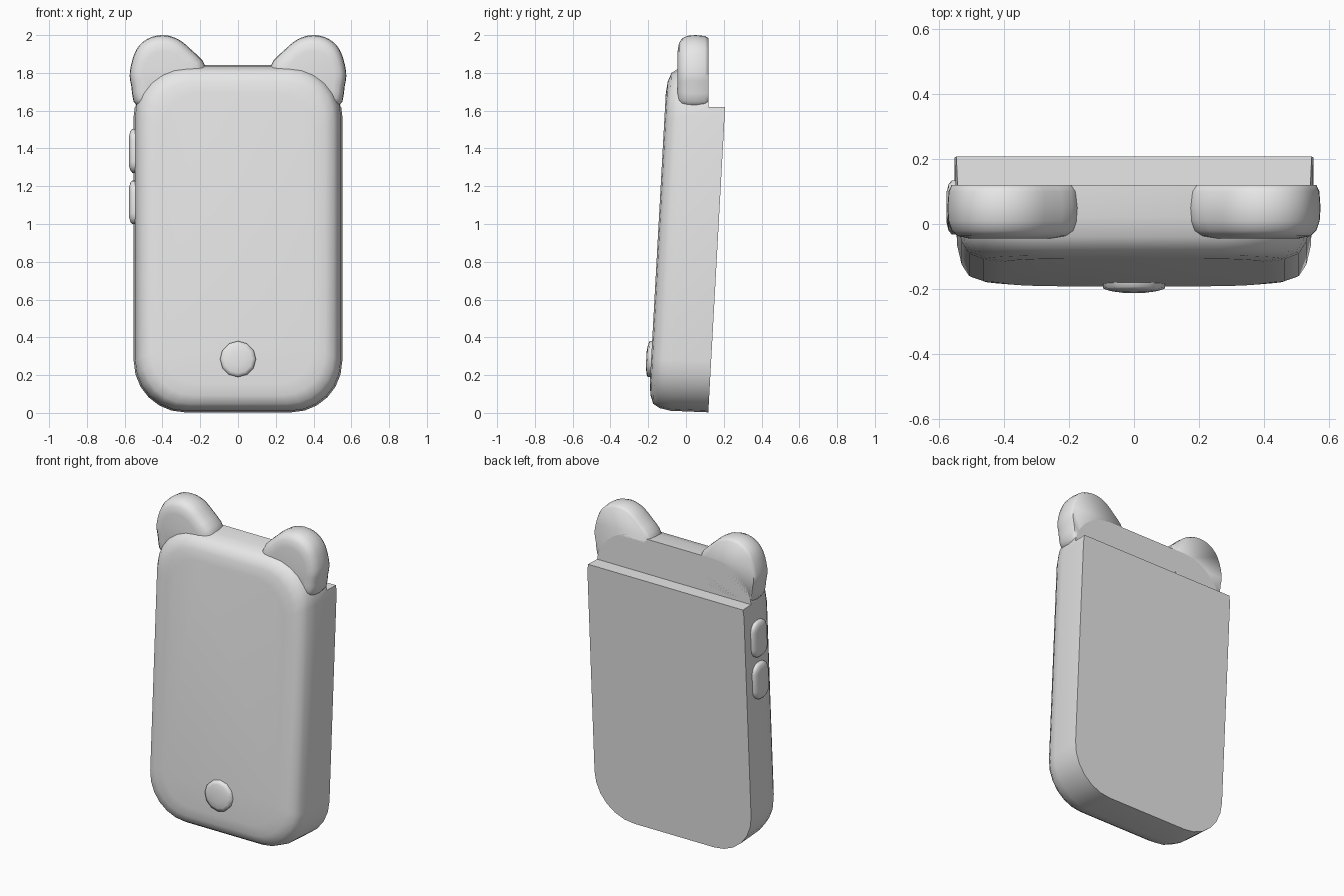
import bpy
import bmesh
import math
from mathutils import Vector

cube = bpy.data.objects.get("Cube")
if cube:
    bpy.data.objects.remove(cube, do_unlink=True)

LEAN = 0.055  # backward lean of the case per unit of height

grey = bpy.data.materials.new("light grey")
grey.use_nodes = True
grey.diffuse_color = (0.8, 0.8, 0.8, 1)
grey.node_tree.nodes["Principled BSDF"].inputs["Base Color"].default_value = (0.8, 0.8, 0.8, 1)


def rounded_rect(half_w, z0, z1, radius, steps=7):
    """Outline in x and z, counter-clockwise from the bottom right."""
    points = []
    cx, low, high = half_w - radius, z0 + radius, z1 - radius
    for x, z, start in ((cx, low, -90), (cx, high, 0), (-cx, high, 90), (-cx, low, 180)):
        for i in range(steps):
            a = math.radians(start + 90 * i / (steps - 1))
            points.append((x + radius * math.cos(a), z + radius * math.sin(a)))
    return points


def loft(name, rings, angle=65):
    """Skin a stack of equal-length rings and close both ends."""
    bm = bmesh.new()
    loops = [[bm.verts.new(p) for p in ring] for ring in rings]
    for a, b in zip(loops, loops[1:]):
        for i in range(len(a)):
            j = (i + 1) % len(a)
            bm.faces.new((a[i], a[j], b[j], b[i]))
    bm.faces.new(loops[0])
    bm.faces.new(loops[-1])
    bmesh.ops.remove_doubles(bm, verts=bm.verts, dist=1e-5)
    bmesh.ops.recalc_face_normals(bm, faces=bm.faces)
    mesh = bpy.data.meshes.new(name)
    bm.to_mesh(mesh)
    bm.free()
    mesh.materials.append(grey)
    obj = bpy.data.objects.new(name, mesh)
    bpy.context.collection.objects.link(obj)
    bpy.ops.object.select_all(action="DESELECT")
    obj.select_set(True)
    bpy.context.view_layer.objects.active = obj
    bpy.ops.object.shade_smooth_by_angle(angle=math.radians(angle))
    return obj


def leaning(outline, y):
    return [(x, y + LEAN * z, z) for x, z in outline]


# Case: rounded slab with a soft front rim
layers = [(-0.2, 0.15), (-0.193, 0.09), (-0.176, 0.045), (-0.14, 0.022), (-0.08, 0.008), (0.118, 0)]
case = loft("phone_case", [
    leaning(rounded_rect(0.552 - d, 0.003 + d, 1.845 - d, 0.27 - 0.5 * d), y) for y, d in layers])

# Step across the upper back
bpy.ops.mesh.primitive_cube_add(size=1, location=(0, 0.62, 2.12))
cutter = bpy.context.object
cutter.name = "back_step_cutter"
cutter.scale = (3, 1, 1)
cutter.hide_render = True
cutter.hide_set(True)
step = case.modifiers.new("back_step", "BOOLEAN")
step.operation = "DIFFERENCE"
step.solver = "EXACT"
step.object = cutter

# Ears: rounded outline, smoothed by a closed spline and narrowed towards the front
ear_points = [(0.17, 1.83), (0.25, 1.925), (0.32, 1.98), (0.4, 2.0), (0.48, 1.98), (0.54, 1.92),
              (0.572, 1.81), (0.565, 1.73), (0.53, 1.62), (0.35, 1.63), (0.2, 1.68)]


def smooth_closed(points, steps=3):
    result = []
    n = len(points)
    for i in range(n):
        p, a, b, q = (Vector(points[(i + k) % n]) for k in (-1, 0, 1, 2))
        for s in range(steps):
            t = s / steps
            result.append(0.5 * (2 * a + (b - p) * t + (2 * p - 5 * a + 4 * b - q) * t ** 2
                                 + (3 * a - p - 3 * b + q) * t ** 3))
    return result


ear_outline = smooth_closed(ear_points)
ear_centre = Vector((0.39, 1.76))
ear_layers = [(0.12, 0.93), (0.1, 0.98), (0.05, 1), (0.01, 0.985), (-0.02, 0.93), (-0.037, 0.83), (-0.044, 0.65)]
for side, name in ((1, "left_ear"), (-1, "right_ear")):
    rings = []
    for y, scale in ear_layers:
        ring = [ear_centre + (p - ear_centre) * scale for p in ear_outline]
        rings.append([(side * p.x, y, p.y) for p in ring])
    loft(name, rings)

# Home button: shallow dome on the lower front
dome = []
for radius, y in ((0.095, -0.19), (0.095, -0.214), (0.075, -0.221), (0.04, -0.226)):
    circle = [(radius * math.cos(i * math.tau / 12), 0.285 + radius * math.sin(i * math.tau / 12))
              for i in range(12)]
    dome.append(leaning(circle, y))
loft("home_button", dome, 80)

# Two volume buttons on the right side
for name, z in (("volume_up_button", 1.387), ("volume_down_button", 1.115)):
    rings = []
    for x, inset in ((-0.53, 0), (-0.56, 0), (-0.57, 0.012), (-0.576, 0.035)):
        outline = rounded_rect(0.073 - inset, z - 0.116 + inset, z + 0.116 - inset, 0.06 - inset, 5)
        rings.append([(x, -0.018 + u + LEAN * v, v) for u, v in outline])
    loft(name, rings, 80)
